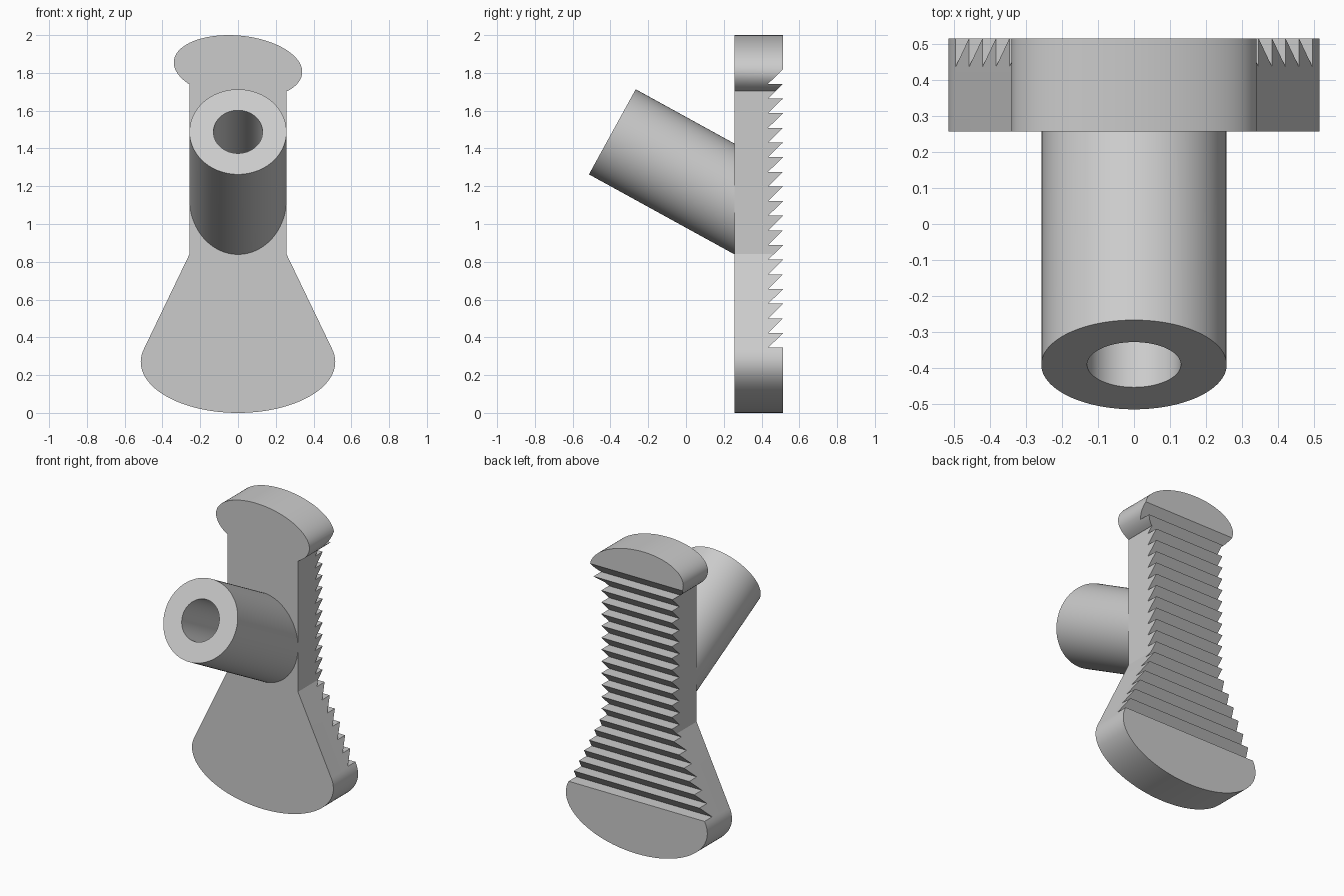
import bpy, bmesh
from math import sin, cos, pi, radians
from mathutils import Vector

if "Cube" in bpy.data.objects:
    bpy.data.objects.remove(bpy.data.objects["Cube"])

FRONT, BACK = 0.257, 0.514      # plate depth range
RADIUS, BORE = 0.257, 0.13      # tube radii

grey = bpy.data.materials.new("plain grey")
grey.use_nodes = True
grey.diffuse_color = (0.6, 0.6, 0.6, 1)
grey.node_tree.nodes["Principled BSDF"].inputs["Base Color"].default_value = (0.6, 0.6, 0.6, 1)


def finish(name, bm):
    bmesh.ops.recalc_face_normals(bm, faces=bm.faces)
    mesh = bpy.data.meshes.new(name)
    bm.to_mesh(mesh)
    bm.free()
    mesh.materials.append(grey)
    ob = bpy.data.objects.new(name, mesh)
    bpy.context.collection.objects.link(ob)
    return ob


def prism(name, points, offset):
    bm = bmesh.new()
    face = bm.faces.new([bm.verts.new(p) for p in points])
    ext = bmesh.ops.extrude_face_region(bm, geom=[face])
    bmesh.ops.translate(bm, vec=offset, verts=[v for v in ext["geom"] if isinstance(v, bmesh.types.BMVert)])
    return finish(name, bm)


def select(ob):
    bpy.ops.object.select_all(action='DESELECT')
    ob.select_set(True)
    bpy.context.view_layer.objects.active = ob


def arc(start, end, count):
    return [radians(start + (end - start) * i / count) for i in range(count + 1)]


# Plate outline: rounded foot, straight neck, slightly tilted oval head
foot = [(0.515 * cos(t), 0.27 + 0.27 * sin(t)) for t in arc(-194.2, 14.2, 64)]
head = [(0.34 * cos(t), 1.83 - 0.025 * cos(t) + 0.168 * sin(t)) for t in arc(-40, 220, 64)]
neck_right = [(RADIUS, 0.84), (RADIUS, 1.703)]
neck_left = [(-RADIUS, 1.741), (-RADIUS, 0.84)]
outline = foot + neck_right + head + neck_left
plate = prism("grip_plate", [(x, FRONT, z) for x, z in outline], (0, 0.4, 0))

# Sawtooth side profile: flat ledges on top, slopes beneath
teeth, low, high = 19, 0.345, 1.82
pitch = (high - low) / teeth
side = [(0, -1), (BACK, -1)]
for i in range(teeth):
    z = low + i * pitch
    side += [(BACK, z), (BACK - 0.079, z)]
side += [(BACK, high), (BACK, 3), (0, 3)]
profile = prism("tooth_profile", [(-1, y, z) for y, z in side], (2, 0, 0))
profile.hide_render = True

# Trim the plate to the sawtooth profile
mod = plate.modifiers.new("teeth", 'BOOLEAN')
mod.operation = 'INTERSECT'
mod.solver = 'EXACT'
mod.object = profile
select(plate)
bpy.ops.object.modifier_apply(modifier=mod.name)
bpy.data.objects.remove(profile)

# Hollow slanted tube, its far end sheared off flush inside the plate
tilt = radians(28.8)
axis = Vector((0, cos(tilt), -sin(tilt)))
up = Vector((0, sin(tilt), cos(tilt)))
centre = Vector((0, -0.39, 1.488))
bm = bmesh.new()


def ring(radius, cut):
    verts = []
    for i in range(96):
        t = 2 * pi * i / 96
        p = centre + Vector((radius * cos(t), 0, 0)) + up * radius * sin(t)
        if cut:
            p += axis * ((FRONT + 0.004 - p.y) / axis.y)
        verts.append(bm.verts.new(p))
    return verts


rings = [ring(RADIUS, False), ring(RADIUS, True), ring(BORE, True), ring(BORE, False)]
for k, a in enumerate(rings):
    b = rings[(k + 1) % 4]
    for i in range(96):
        j = (i + 1) % 96
        bm.faces.new((a[i], a[j], b[j], b[i]))
tube = finish("slanted_tube", bm)

for ob in (plate, tube):
    select(ob)
    bpy.ops.object.shade_smooth_by_angle(angle=radians(25))
